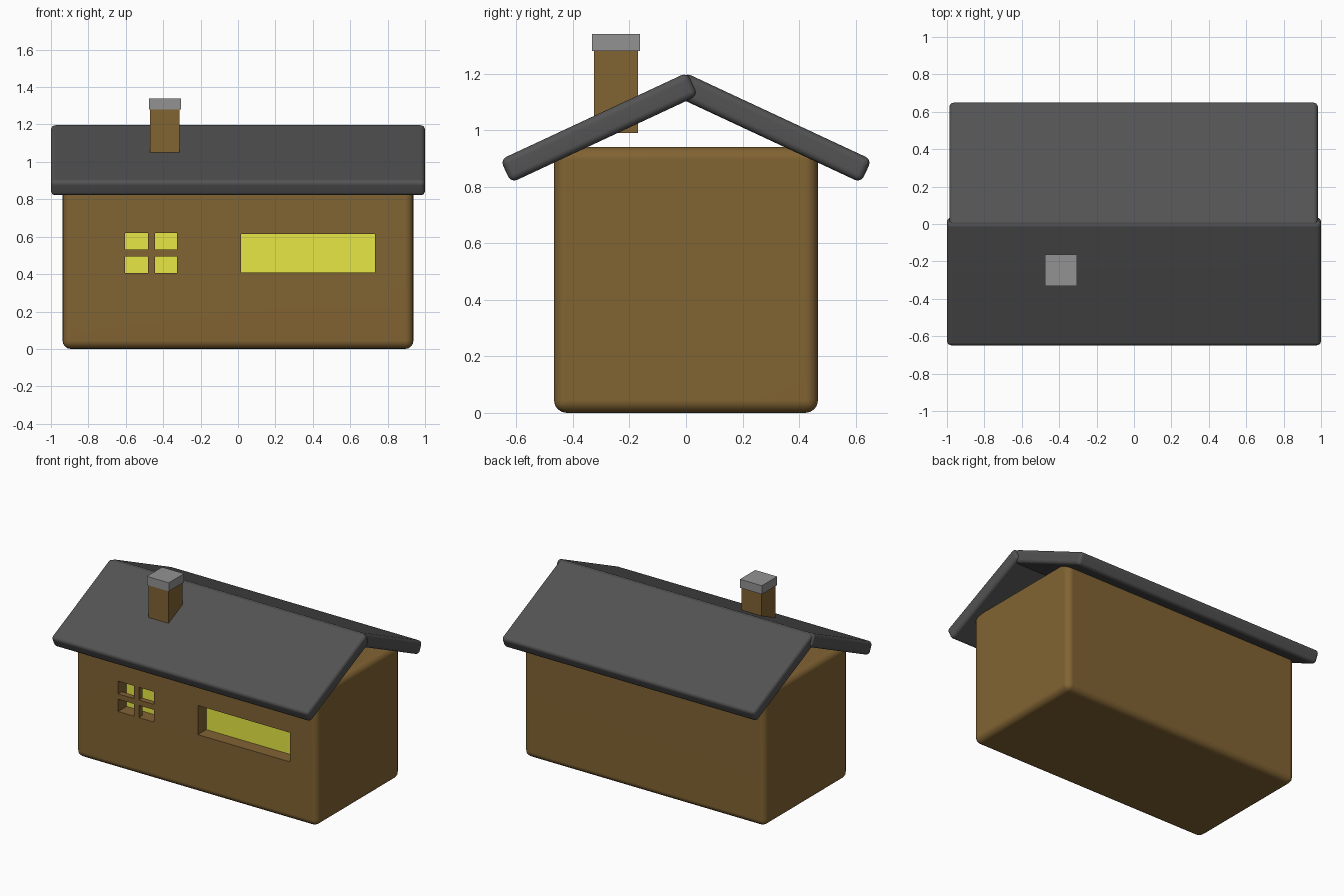
import bpy, bmesh, math
from mathutils import Vector

if "Cube" in bpy.data.objects:
    bpy.data.objects.remove(bpy.data.objects["Cube"])


def material(name, color):
    m = bpy.data.materials.new(name)
    m.diffuse_color = (*color, 1.0)
    m.use_nodes = True
    m.node_tree.nodes["Principled BSDF"].inputs["Base Color"].default_value = m.diffuse_color
    return m


BROWN = material("brown wall", (0.22, 0.125, 0.033))
DARK = material("dark grey roof", (0.087, 0.087, 0.087))
GREY = material("light grey cap", (0.29, 0.29, 0.29))
YELLOW = material("yellow glass", (0.8, 0.8, 0.06))


def box(name, lo, hi, mat, bevel=0.0):
    """Axis-aligned box between two corners, with optional rounded edges."""
    lo, hi = Vector(lo), Vector(hi)
    size = hi - lo
    bm = bmesh.new()
    bmesh.ops.create_cube(bm, size=1.0)
    bmesh.ops.scale(bm, vec=size, verts=bm.verts)
    if bevel:
        bmesh.ops.bevel(bm, geom=bm.edges[:], offset=bevel, segments=4,
                        profile=0.5, affect='EDGES')
    me = bpy.data.meshes.new(name)
    bm.to_mesh(me)
    bm.free()
    me.materials.append(mat)
    ob = bpy.data.objects.new(name, me)
    ob.location = (lo + hi) / 2
    bpy.context.collection.objects.link(ob)
    return ob


def activate(ob):
    bpy.ops.object.select_all(action='DESELECT')
    ob.select_set(True)
    bpy.context.view_layer.objects.active = ob


def smooth(ob):
    activate(ob)
    bpy.ops.object.shade_smooth_by_angle(angle=math.radians(35))
    wn = ob.modifiers.new("flat_normals", 'WEIGHTED_NORMAL')
    wn.keep_sharp = True


# Walls: one rounded block
FRONT, DEPTH = -0.467, 0.10
walls = box("walls", (-0.938, FRONT, 0), (0.938, 0.467, 0.94), BROWN, 0.045)
activate(walls)
bpy.ops.object.shade_smooth_by_angle(angle=math.radians(35))

# Window recesses (x0, x1, z0, z1), each with a glass plate at its back
windows = {"small_window": (-0.605, -0.325, 0.407, 0.62),
           "long_window": (0.015, 0.732, 0.41, 0.615)}
for name, (x0, x1, z0, z1) in windows.items():
    cutter = box(name + "_cutter", (x0, FRONT - 0.1, z0),
                 (x1, FRONT + DEPTH, z1), BROWN)
    cutter.hide_render = True
    cut = walls.modifiers.new(name, 'BOOLEAN')
    cut.operation = 'DIFFERENCE'
    cut.solver = 'EXACT'
    cut.object = cutter
    activate(walls)
    bpy.ops.object.modifier_apply(modifier=cut.name)
    bpy.data.objects.remove(cutter)
    box(name + "_glass", (x0, FRONT + DEPTH - 0.006, z0),
        (x1, FRONT + DEPTH + 0.002, z1), YELLOW)
wn = walls.modifiers.new("flat_normals", 'WEIGHTED_NORMAL')
wn.keep_sharp = True

# Cross bars of the small window, flush with the wall
x0, x1, z0, z1 = windows["small_window"]
box("window_upright_bar", (-0.482, FRONT, z0), (-0.444, FRONT + 0.04, z1), BROWN)
box("window_level_bar", (x0, FRONT, 0.493), (x1, FRONT + 0.04, 0.531), BROWN)

# Roof: two tilted rounded slabs, the front one slightly longer
LENGTH, THICK = 0.73, 0.09
for name, side, xa, xb in (("front_roof", -1, -1.0, 1.0),
                           ("back_roof", 1, -0.987, 0.983)):
    slab = box(name, (xa, -LENGTH / 2, -THICK / 2),
               (xb, LENGTH / 2, THICK / 2), DARK, 0.024)
    slab.location.y = side * 0.307
    slab.location.z = 1.009
    slab.rotation_euler.x = -side * math.radians(25)
    smooth(slab)

# Chimney and its cap
box("chimney", (-0.47, -0.325, 0.99), (-0.313, -0.17, 1.285), BROWN)
box("chimney_cap", (-0.477, -0.332, 1.28), (-0.306, -0.162, 1.34), GREY)
